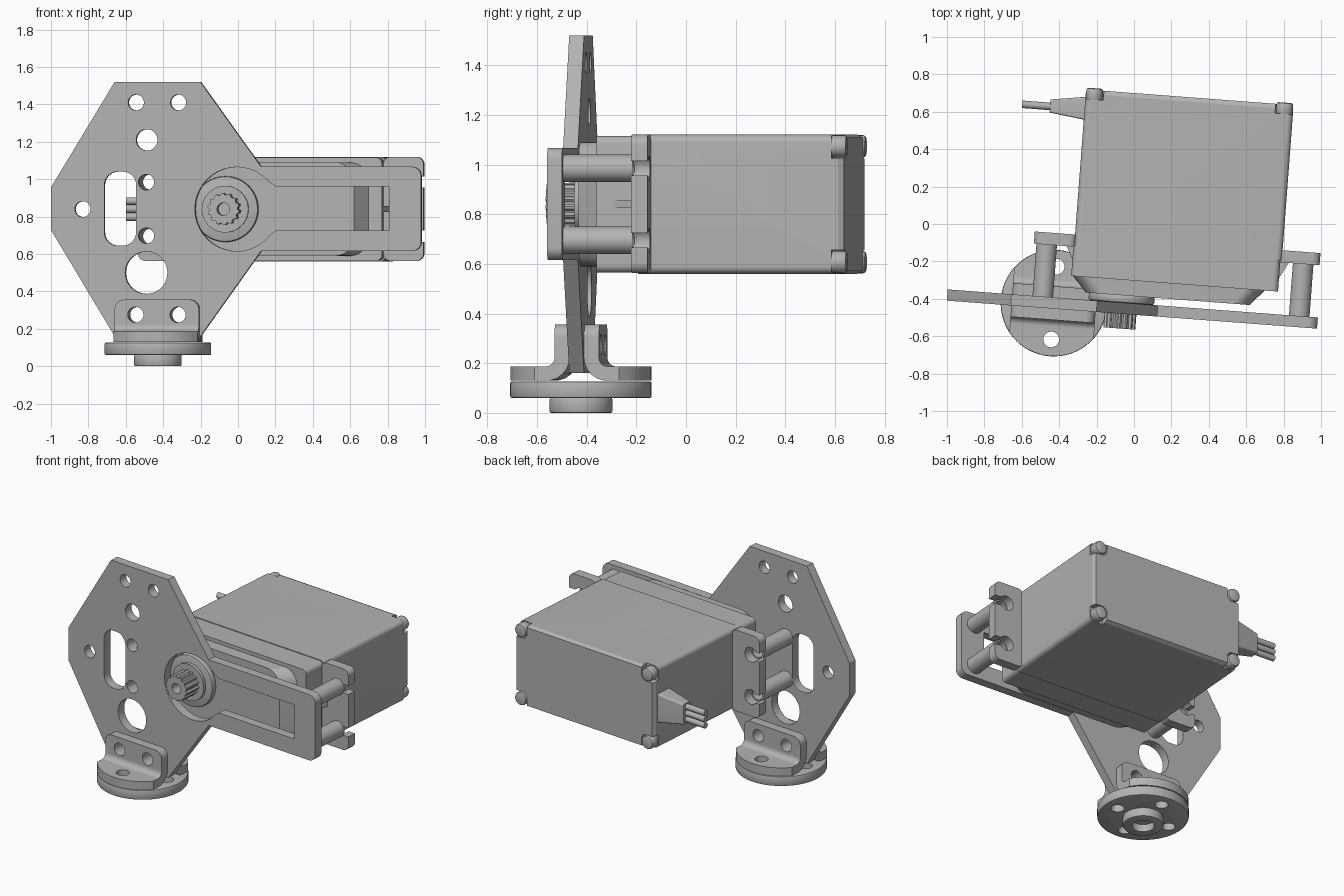
import bpy, bmesh, math
from mathutils import Vector

cube = bpy.data.objects.get("Cube")
if cube:
    bpy.data.objects.remove(cube)

TURN = math.radians(-4.33)      # the whole assembly is turned slightly about z
MID = 0.84                      # height of the servo axis
PLATE = (-0.484, -0.424)        # front and back of the plate

grey = bpy.data.materials.new("plain grey")
grey.use_nodes = True
grey.diffuse_color = (0.45, 0.45, 0.45, 1)
grey.node_tree.nodes["Principled BSDF"].inputs["Base Color"].default_value = (0.45, 0.45, 0.45, 1)


def circle(a, b, r, n=40):
    return [(a + r * math.cos(2 * math.pi * i / n), b + r * math.sin(2 * math.pi * i / n)) for i in range(n)]


def fillet(points, n=6):
    """Outline from (a, b) or (a, b, radius) corners, rounding those with a radius."""
    out = []
    for i, p in enumerate(points):
        c = Vector(p[:2])
        if len(p) == 2:
            out.append(tuple(c))
            continue
        d1 = (Vector(points[i - 1][:2]) - c).normalized()
        d2 = (Vector(points[(i + 1) % len(points)][:2]) - c).normalized()
        half = d1.angle(d2) / 2
        centre = c + (d1 + d2).normalized() * (p[2] / math.sin(half))
        s = c + d1 * (p[2] / math.tan(half)) - centre
        e = c + d2 * (p[2] / math.tan(half)) - centre
        for k in range(n + 1):
            out.append(tuple(centre + (s * (n - k) + e * k).normalized() * p[2]))
    return out


def rect(a0, a1, b0, b1, r):
    return fillet([(a0, b0, r), (a1, b0, r), (a1, b1, r), (a0, b1, r)])


def prism(name, outline, lo, hi, axis="y", top=None):
    """Extrude an outline along an axis; top gives another outline for the far end."""
    place = {"x": lambda a, b, h: (h, a, b), "y": lambda a, b, h: (a, h, b), "z": lambda a, b, h: (a, b, h)}[axis]
    bm = bmesh.new()
    low = [bm.verts.new(place(a, b, lo)) for a, b in outline]
    high = [bm.verts.new(place(a, b, hi)) for a, b in (top or outline)]
    bm.faces.new(low)
    bm.faces.new(high)
    for i in range(len(low)):
        bm.faces.new((low[i - 1], low[i], high[i], high[i - 1]))
    bmesh.ops.recalc_face_normals(bm, faces=bm.faces)
    mesh = bpy.data.meshes.new(name)
    bm.to_mesh(mesh)
    bm.free()
    ob = bpy.data.objects.new(name, mesh)
    ob.rotation_euler.z = TURN
    bpy.context.collection.objects.link(ob)
    mesh.materials.append(grey)
    return ob


def bake(ob):
    graph = bpy.context.evaluated_depsgraph_get()
    mesh = bpy.data.meshes.new_from_object(ob.evaluated_get(graph))
    ob.modifiers.clear()
    ob.data = mesh


def cut(ob, *cutters, op="DIFFERENCE"):
    for c in cutters:
        m = ob.modifiers.new("cut", "BOOLEAN")
        m.operation, m.object, m.solver = op, c, "EXACT"
        bake(ob)
        bpy.data.objects.remove(c)
    return ob


def bevel(ob, width):
    m = ob.modifiers.new("bevel", "BEVEL")
    m.width, m.segments, m.limit_method, m.angle_limit = width, 2, "ANGLE", math.radians(50)
    bake(ob)
    return ob


def hole(a, b, r, lo=-0.7, hi=-0.35, axis="y"):
    return prism("cutter", circle(a, b, r), lo, hi, axis)


# Flat plate with its arm, keyhole and screw holes
BASE = -0.395
plate = prism("mounting_plate", fillet([
    (-0.625, 1.52), (-0.165, 1.52), (0.16, 1.067), (1.018, 1.067, 0.05), (1.018, 0.615, 0.05),
    (0.16, 0.615), (-0.165, 0.16), (-0.625, 0.16), (-0.967, 0.73), (-0.967, 0.955)]), *PLATE)
cut(plate, hole(0.03, MID, 0.225),
    prism("cutter", [(0.14, 1.03), (0.24, 0.96), (0.846, 0.96), (0.846, 0.726), (0.24, 0.726), (0.14, 0.65)], -0.7, -0.35),
    prism("cutter", rect(-0.68, -0.51, 0.645, 1.04, 0.07), -0.7, -0.35))
for a, b, r in [(BASE - 0.115, 1.41, 0.042), (BASE + 0.112, 1.41, 0.042), (-0.452, 1.21, 0.057),
                (-0.796, MID, 0.042), (-0.455, 0.984, 0.042), (-0.455, 0.698, 0.042), (-0.455, 0.5, 0.113),
                (BASE - 0.113, 0.275, 0.042), (BASE + 0.113, 0.275, 0.042)]:
    cut(plate, hole(a, b, r))

# Servo case in three slices, with notched rear corners and screws
LEFT, RIGHT, LOW, HIGH = -0.31, 0.803, 0.56, 1.12
prism("servo_front_case", rect(LEFT - 0.004, RIGHT - 0.008, LOW + 0.005, HIGH - 0.005, 0.03), -0.302, -0.135)
case = prism("servo_main_case", rect(LEFT, RIGHT, LOW, HIGH, 0.03), -0.135, 0.675)
cap = prism("servo_back_cap", rect(LEFT, RIGHT, LOW, HIGH, 0.03), 0.675, 0.698,
            top=rect(LEFT + 0.012, RIGHT - 0.012, LOW + 0.012, HIGH - 0.012, 0.03))
for a, sa in ((LEFT, 1), (RIGHT, -1)):
    for b, sb in ((LOW, 1), (HIGH, -1)):
        for ob in (case, cap):
            u, w = sorted((a - sa * 0.1, a + sa * 0.096)), sorted((b - sb * 0.1, b + sb * 0.096))
            cut(ob, prism("cutter", rect(*u, *w, 0.04), 0.648, 0.72))
        bevel(prism("case_screw", circle(a + sa * 0.047, b + sb * 0.047, 0.045, 24), 0.64, 0.708), 0.012)

# Gear housing on the servo front, sloped at both ends
def housing(a0, a1):
    return rect(a0, a1, 0.59, 1.09, 0.1)
prism("gear_housing", housing(-0.305, 0.725), -0.3, -0.385, top=housing(-0.23, 0.65))

# Output boss and splined shaft
SHAFT = -0.036
bevel(prism("output_boss", circle(SHAFT, MID, 0.176, 64), -0.38, -0.425), 0.012)
prism("shaft_collar", circle(SHAFT, MID, 0.125), -0.42, -0.445)
teeth = [(SHAFT + r * math.cos(t), MID + r * math.sin(t))
         for i in range(56) for t, r in [(2 * math.pi * i / 56, 0.086 if i // 2 % 2 else 0.076)]]
spline = prism("splined_shaft", teeth, -0.44, -0.563)
cut(spline, hole(SHAFT, MID, 0.034, -0.6, -0.47))

# Mounting ears with open screw slots, and the spacers that hold them to the plate
for side, inner, outer, post in (("left", 0.79, 1.006, 0.918), ("right", -0.30, -0.526, -0.457)):
    ear = prism(side + "_mounting_ear", rect(*sorted((inner, outer)), 0.563, 1.12, 0.04), -0.145, -0.08)
    for b in (MID - 0.145, MID + 0.145):
        slot = rect(*sorted((post, outer + (outer - inner))), b - 0.03, b + 0.03, 0.005)
        cut(ear, prism("cutter", slot, -0.3, 0), hole(post, b, 0.05, -0.3, 0))
        spacer = prism(side + "_spacer", circle(post, b, 0.055, 32), PLATE[1], -0.143)
        cut(spacer, hole(post, b, 0.041, -0.405 if side == "left" else -0.5, 0))
    rib = inner + (0.05 if side == "left" else -0.05)
    prism(side + "_ear_rib", [(inner, -0.24), (rib, -0.145), (inner, -0.145)], MID - 0.016, MID + 0.016, "z")

# Cable strain relief and three wires
prism("strain_relief", rect(0.535, 0.66, MID - 0.1, MID + 0.1, 0.01), LEFT + 0.01, -0.495, "x",
      top=rect(0.56, 0.63, MID - 0.07, MID + 0.07, 0.01))
for i in (-1, 0, 1):
    prism("wire", circle(0.593, MID + i * 0.043, 0.02, 16), -0.49, -0.645, "x")

# Round base horn with four screw holes and a hollow hub
CENTRE = -0.454
horn = bevel(prism("base_disc", circle(BASE, CENTRE, 0.285, 72), 0.06, 0.127, "z"), 0.008)
hub = bevel(prism("base_hub", circle(BASE, CENTRE, 0.127, 48), 0.0, 0.062, "z"), 0.008)
cut(hub, hole(BASE, CENTRE, 0.07, -0.1, 0.05, "z"))
for i in range(4):
    t = i * math.pi / 2
    cut(horn, hole(BASE + 0.195 * math.cos(t), CENTRE + 0.195 * math.sin(t), 0.042, -0.1, 0.3, "z"))

# Pair of angle brackets clamping the plate to the disc
for side, s in (("front", -1), ("back", 1)):
    shape = [(0.03, 0.36), (0.03, 0.13, 0.09), (0.283, 0.13), (0.283, 0.187), (0.09, 0.187, 0.035), (0.09, 0.36)]
    angle = prism(side + "_angle_bracket", fillet([(CENTRE + s * p[0], *p[1:]) for p in shape]),
                  BASE - 0.3, BASE + 0.3, "x")
    cut(angle, hole(BASE, CENTRE, 0.284, 0, 0.6, "z"),
        prism("cutter", fillet([(BASE - 0.226, 0.1), (BASE + 0.226, 0.1), (BASE + 0.226, 0.356, 0.05),
                                (BASE - 0.226, 0.356, 0.05)]), -0.9, 0), op="INTERSECT")
    cut(angle, hole(BASE, CENTRE + s * 0.195, 0.042, 0, 0.22, "z"),
        *[hole(BASE + k, 0.275, 0.042, -0.9, 0) for k in (-0.113, 0.113)])

# Smooth the round faces and keep the edges crisp
for ob in bpy.context.collection.objects:
    if ob.type == "MESH" and grey.name in ob.data.materials:
        ob.data.shade_smooth()
        ob.data.set_sharp_from_angle(angle=math.radians(25))
